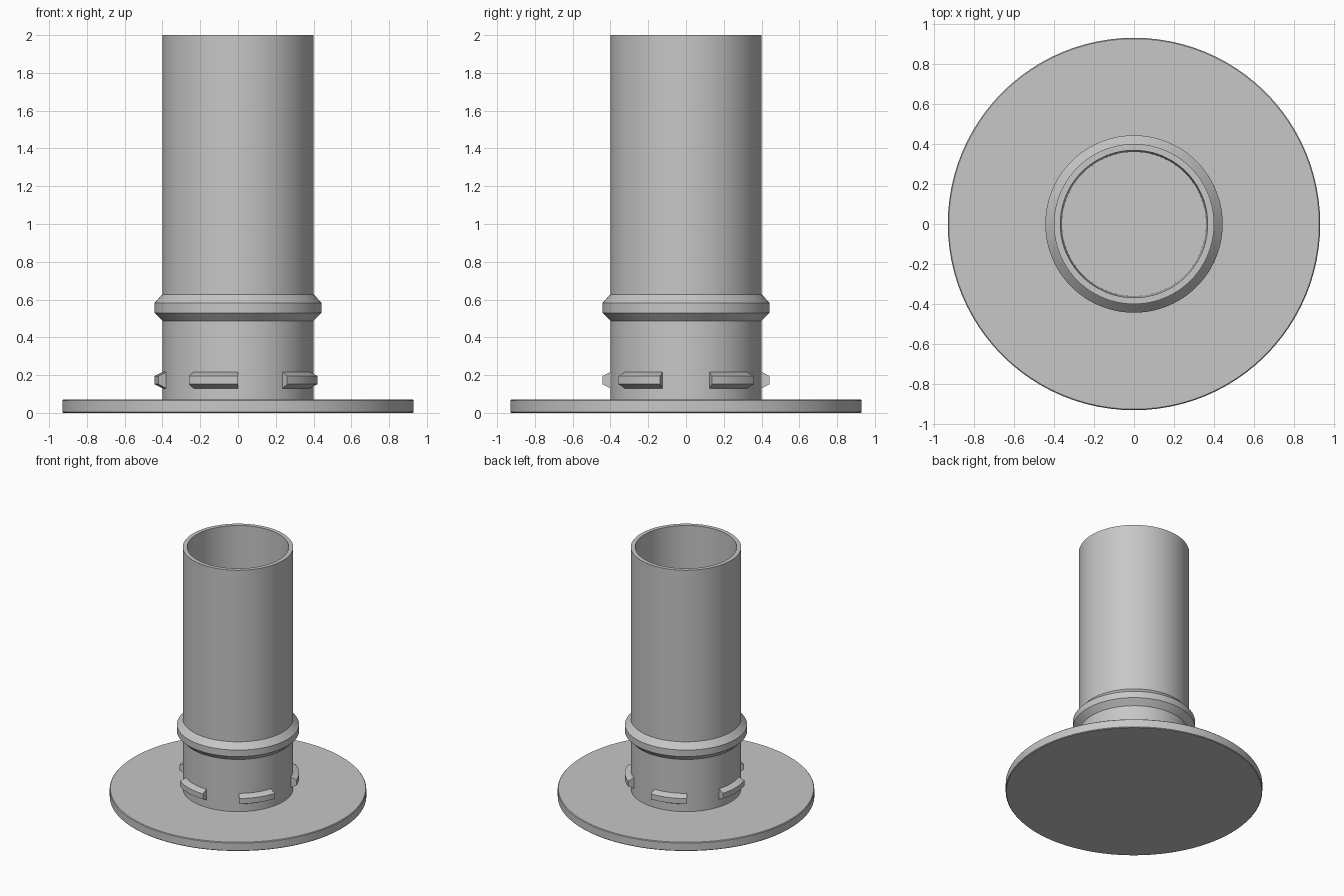
import bpy
import bmesh
import math

if "Cube" in bpy.data.objects:
    bpy.data.objects.remove(bpy.data.objects["Cube"])

grey = bpy.data.materials.new("plain grey")
grey.diffuse_color = (0.57, 0.57, 0.57, 1.0)
grey.use_nodes = True
grey.node_tree.nodes["Principled BSDF"].inputs["Base Color"].default_value = grey.diffuse_color


def lathe(name, profile, start=0.0, sweep=360.0, steps=96, loop=True):
    """Sweep an (r, z) profile about z; partial sweeps get flat end caps."""
    bm = bmesh.new()
    full = sweep >= 360.0
    rows = []
    for i in range(steps if full else steps + 1):
        a = math.radians(start + sweep * i / steps)
        rows.append([bm.verts.new((r * math.cos(a), r * math.sin(a), z))
                     for r, z in profile])
    n = len(profile)
    for i in range(steps):
        a, b = rows[i], rows[(i + 1) % len(rows)]
        for j in range(n if loop else n - 1):
            k = (j + 1) % n
            bm.faces.new((a[j], b[j], b[k], a[k]))
    if not full:
        bm.faces.new(rows[0])
        bm.faces.new(rows[-1])
    elif not loop:
        # close the top and bottom discs
        bm.faces.new([row[0] for row in rows])
        bm.faces.new([row[-1] for row in rows])
    bmesh.ops.recalc_face_normals(bm, faces=bm.faces)
    mesh = bpy.data.meshes.new(name)
    bm.to_mesh(mesh)
    bm.free()
    mesh.materials.append(grey)
    ob = bpy.data.objects.new(name, mesh)
    bpy.context.collection.objects.link(ob)
    bpy.ops.object.select_all(action='DESELECT')
    ob.select_set(True)
    bpy.context.view_layer.objects.active = ob
    bpy.ops.object.shade_smooth_by_angle(angle=math.radians(30))
    return ob


# round base plate with a fine edge bevel
lathe("base_flange", [(0.925, 0.0), (0.93, 0.005), (0.93, 0.065), (0.925, 0.07)],
      loop=False)

# hollow tube, bore slightly tapered towards the floor
lathe("tube", [(0.4, 0.06), (0.4, 2.0), (0.368, 2.0), (0.36, 0.06)])

# chamfered collar around the tube
lathe("collar", [(0.39, 0.487), (0.4, 0.487), (0.443, 0.53),
                 (0.443, 0.582), (0.4, 0.628), (0.39, 0.628)])

# five curved locking lugs, evenly spaced
for i in range(5):
    lathe(f"lug_{i + 1}", [(0.39, 0.13), (0.4, 0.13), (0.443, 0.152),
                           (0.443, 0.195), (0.4, 0.216), (0.39, 0.216)],
          start=18 + 72 * i, sweep=36, steps=10)
